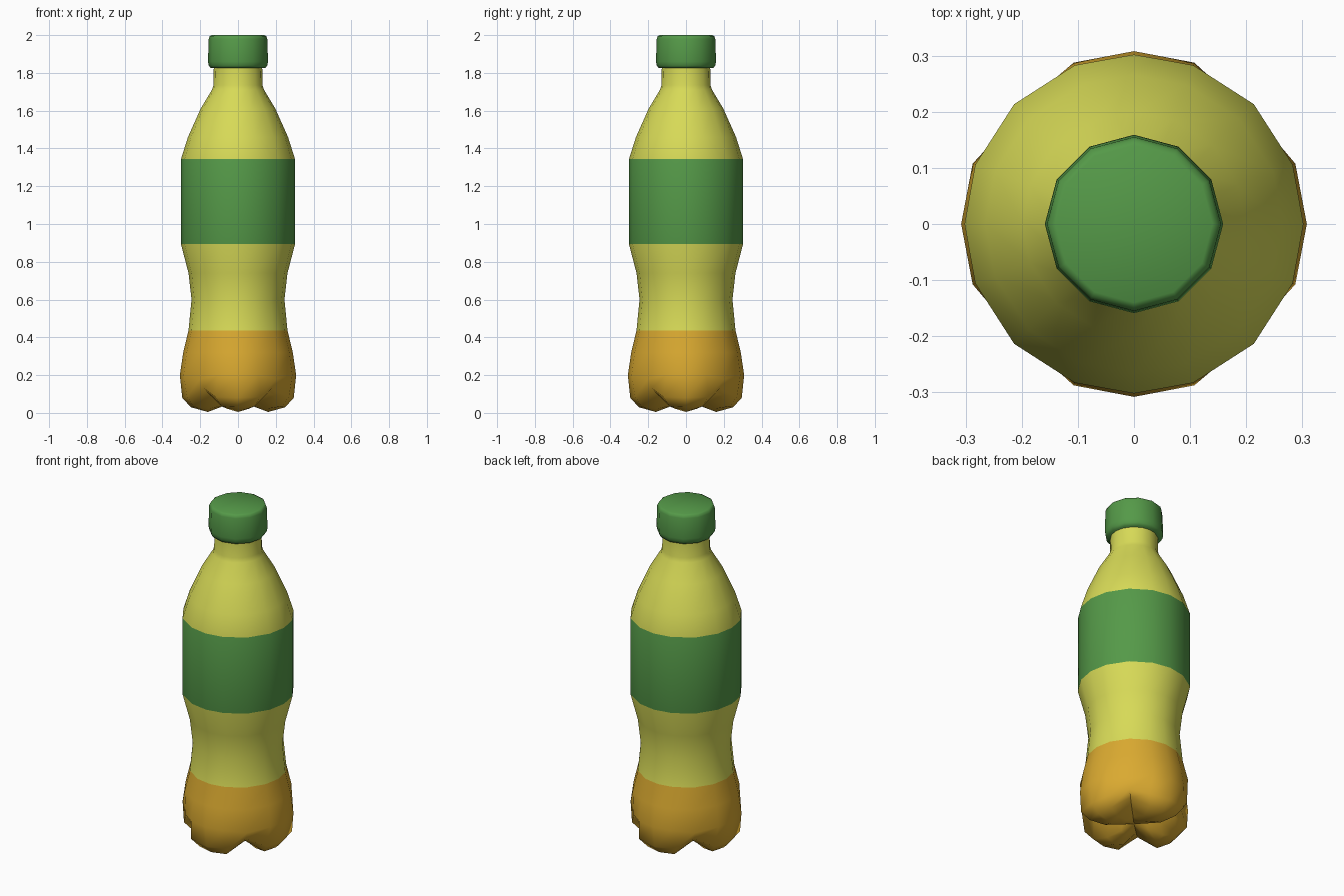
import bpy, bmesh, math

if "Cube" in bpy.data.objects:
    bpy.data.objects.remove(bpy.data.objects["Cube"])

def material(name, rgb):
    m = bpy.data.materials.new(name)
    m.diffuse_color = (*rgb, 1)
    m.use_nodes = True
    m.node_tree.nodes["Principled BSDF"].inputs["Base Color"].default_value = m.diffuse_color
    return m

YELLOW = material("yellow plastic", (0.68, 0.70, 0.095))
GREEN = material("green", (0.09, 0.32, 0.065))
ORANGE = material("orange", (0.70, 0.40, 0.03))

def skin(name, rings, mats, pick, bottom, top, angle):
    """Join rings of points (low to high), close the ends with fans."""
    bm = bmesh.new()
    rows = [[bm.verts.new(p) for p in ring] for ring in rings]
    n = len(rows[0])
    lo, hi = bm.verts.new((0, 0, bottom)), bm.verts.new((0, 0, top))
    for j in range(n):
        k = (j + 1) % n
        for a, b in zip(rows, rows[1:]):
            bm.faces.new((a[j], a[k], b[k], b[j]))
        bm.faces.new((lo, rows[0][k], rows[0][j]))
        bm.faces.new((hi, rows[-1][j], rows[-1][k]))
    for f in bm.faces:
        f.material_index = pick(f.calc_center_median().z)
    bmesh.ops.recalc_face_normals(bm, faces=bm.faces)
    me = bpy.data.meshes.new(name)
    bm.to_mesh(me)
    bm.free()
    for m in mats:
        me.materials.append(m)
    ob = bpy.data.objects.new(name, me)
    bpy.context.collection.objects.link(ob)
    bpy.ops.object.select_all(action='DESELECT')
    ob.select_set(True)
    bpy.context.view_layer.objects.active = ob
    bpy.ops.object.shade_smooth_by_angle(angle=math.radians(angle))
    return ob

def point(r, deg, z):
    a = math.radians(deg)
    return (r * math.cos(a), r * math.sin(a), z)

def petal_ring(foot, side, valley, side_deg=20.5):
    """Four-fold ring: foot centre, foot flanks and valley, each (r, z)."""
    ring = []
    for q in (0, 90, 180, 270):
        for deg, (r, z) in ((0, foot), (side_deg, side), (45, valley), (90 - side_deg, side)):
            ring.append(point(r, q + deg, z))
    return ring

# Four-footed base, from the underside up
rings = [
    petal_ring((.08, .035), (.08, .04), (.06, .07)),
    petal_ring((.16, .005), (.165, .022), (.13, .08)),
    petal_ring((.25, .03), (.25, .035), (.215, .10)),
    petal_ring((.295, .08), (.295, .085), (.255, .13), 24),
    petal_ring((.308, .20), (.307, .20), (.285, .178)),
]
# Round body, label and neck
profile = [(.29, .32), (.262, .437), (.246, .60), (.262, .74), (.302, .893), (.302, 1.343),
           (.265, 1.46), (.198, 1.61), (.138, 1.71), (.13, 1.735), (.128, 1.84)]
rings += [petal_ring((r, z), (r, z), (r, z)) for r, z in profile]

def body_colour(z):
    if z < .437:
        return 2
    return 1 if .893 < z < 1.343 else 0

skin("bottle", rings, (YELLOW, GREEN, ORANGE), body_colour, .06, 1.84, 50)

# Twelve-sided screw cap
cap = [(.145, 1.825), (.155, 1.84), (.159, 1.86), (.155, 1.98), (.15, 1.994), (.14, 2.0)]
skin("cap", [[point(r, 30 * i, z) for i in range(12)] for r, z in cap],
     (GREEN,), lambda z: 0, 1.825, 2.0, 60)
